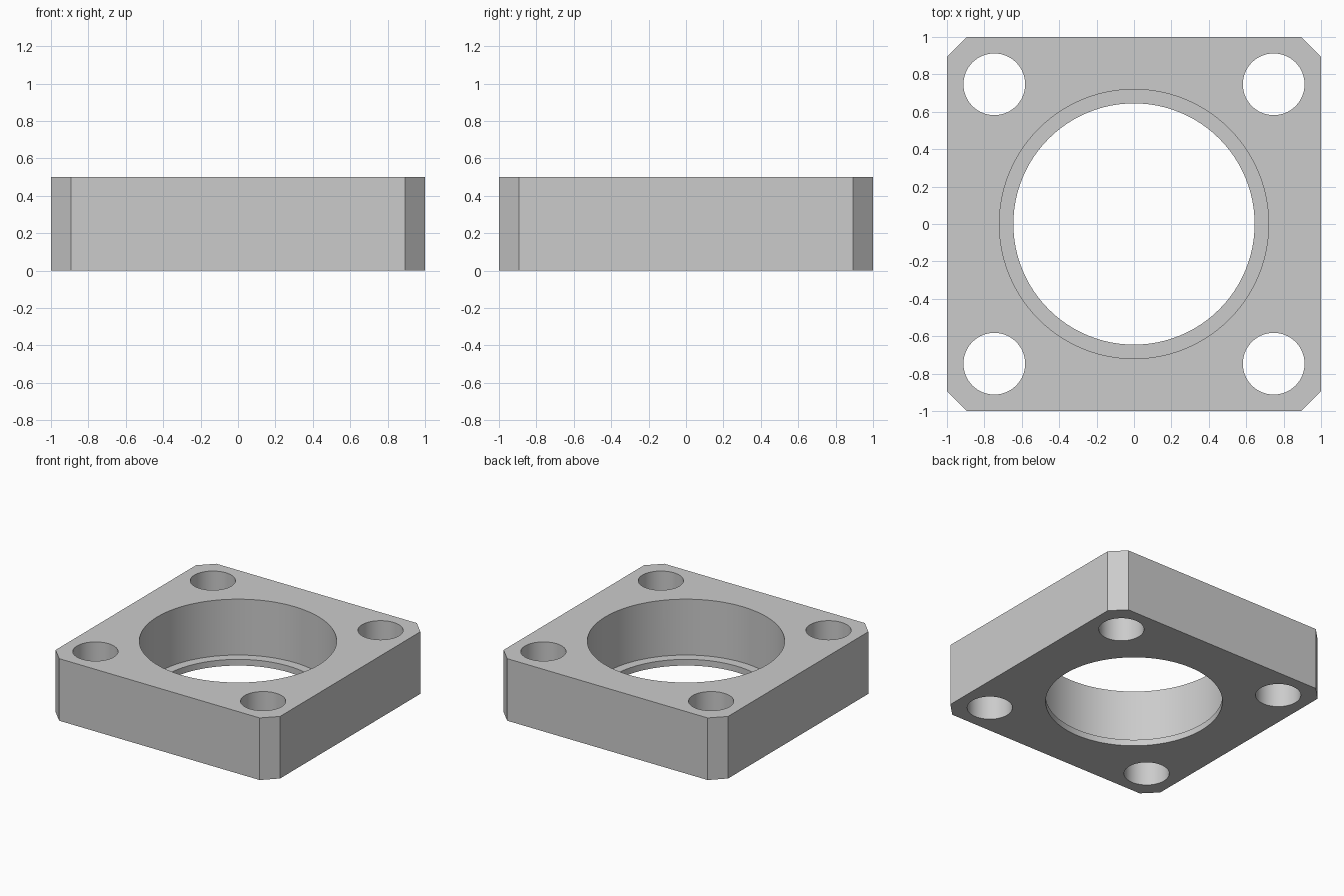
import bpy, bmesh
from math import radians

HEIGHT = 0.5
CHAMFER = 0.107

cube = bpy.data.objects.get("Cube")
if cube:
    bpy.data.objects.remove(cube, do_unlink=True)

grey = bpy.data.materials.new("plain grey")
grey.use_nodes = True
grey.diffuse_color = (0.6, 0.6, 0.6, 1)
grey.node_tree.nodes["Principled BSDF"].inputs["Base Color"].default_value = grey.diffuse_color


def drill(body, name, radius, x, y, bottom, top):
    """Cut a vertical round hole between two heights."""
    bpy.ops.mesh.primitive_cylinder_add(
        vertices=96, radius=radius, depth=top - bottom,
        location=(x, y, (top + bottom) / 2))
    cutter = bpy.context.object
    cutter.name = name
    cutter.hide_render = True
    cutter.data.materials.append(grey)
    mod = body.modifiers.new(name, 'BOOLEAN')
    mod.operation = 'DIFFERENCE'
    mod.solver = 'EXACT'
    mod.object = cutter
    bpy.context.view_layer.objects.active = body
    bpy.ops.object.modifier_apply(modifier=name)
    bpy.data.objects.remove(cutter, do_unlink=True)


# Square block with chamfered upright corners
bpy.ops.mesh.primitive_cube_add(size=1, location=(0, 0, HEIGHT / 2))
block = bpy.context.object
block.name = "flange_block"
block.scale = (2, 2, HEIGHT)
bpy.ops.object.transform_apply(location=True, rotation=False, scale=True)
bm = bmesh.new()
bm.from_mesh(block.data)
uprights = [e for e in bm.edges if abs(e.verts[0].co.z - e.verts[1].co.z) > 0.1]
bmesh.ops.bevel(bm, geom=uprights, offset=CHAMFER, segments=1, affect='EDGES')
bm.to_mesh(block.data)
bm.free()
block.data.materials.append(grey)

# Central bore: through hole, then the wider seat that leaves a thin lip
drill(block, "through_bore", 0.645, 0, 0, -0.1, HEIGHT + 0.1)
drill(block, "seat_bore", 0.72, 0, 0, 0.05, HEIGHT + 0.1)

# Four corner bolt holes
for sx in (-1, 1):
    for sy in (-1, 1):
        drill(block, "bolt_hole", 0.165, sx * 0.747, sy * 0.747, -0.1, HEIGHT + 0.1)

# Smooth bores, crisp edges
bpy.ops.object.select_all(action='DESELECT')
block.select_set(True)
bpy.context.view_layer.objects.active = block
bpy.ops.object.shade_smooth_by_angle(angle=radians(30))
